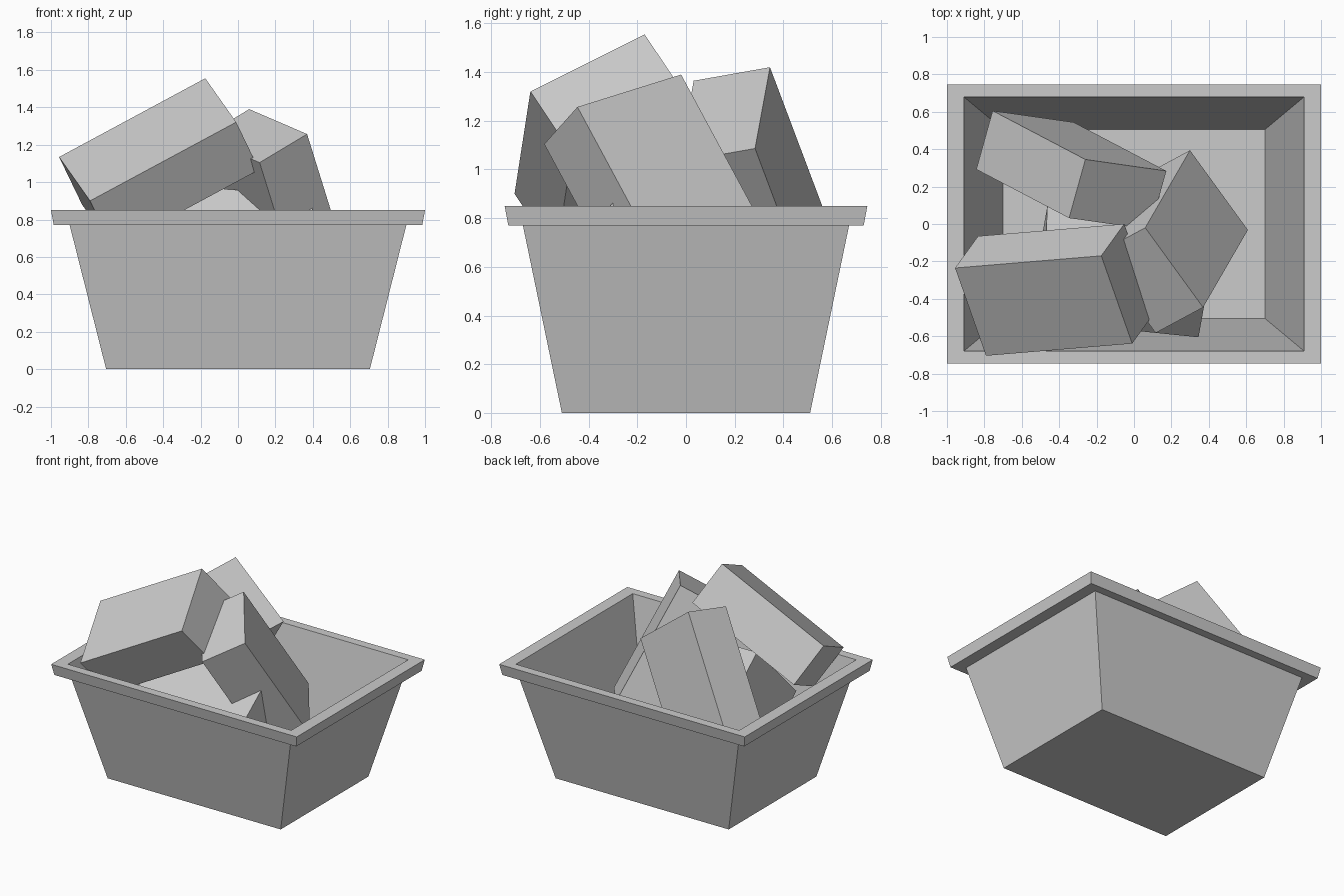
import bpy
import bmesh
from mathutils import Vector

cube = bpy.data.objects.get("Cube")
if cube:
    bpy.data.objects.remove(cube, do_unlink=True)

GREY = (0.6, 0.6, 0.6, 1.0)
grey = bpy.data.materials.new("light_grey")
grey.use_nodes = True
grey.diffuse_color = GREY
grey.node_tree.nodes["Principled BSDF"].inputs["Base Color"].default_value = GREY


def add_object(name, bm):
    """Turn a bmesh into a flat-shaded grey object."""
    bmesh.ops.recalc_face_normals(bm, faces=bm.faces)
    mesh = bpy.data.meshes.new(name)
    bm.to_mesh(mesh)
    bm.free()
    mesh.materials.append(grey)
    obj = bpy.data.objects.new(name, mesh)
    bpy.context.collection.objects.link(obj)
    return obj


def add_bin(name, rings):
    """Loft rectangles (half x, half y, z) from outer base over the rim to inner floor."""
    bm = bmesh.new()
    loops = []
    for hx, hy, z in rings:
        corners = ((-hx, -hy), (hx, -hy), (hx, hy), (-hx, hy))
        loops.append([bm.verts.new((x, y, z)) for x, y in corners])
    for low, high in zip(loops, loops[1:]):
        for i in range(4):
            j = (i + 1) % 4
            bm.faces.new((low[i], low[j], high[j], high[i]))
    bm.faces.new(loops[0])
    bm.faces.new(loops[-1])
    return add_object(name, bm)


def add_block(name, corner, long_dir, mid_dir, size=(0.89, 0.55, 0.33)):
    """Brick from one corner, its long and middle edge directions; the short edge follows."""
    u = Vector(long_dir).normalized()
    v = Vector(mid_dir)
    v = (v - u * v.dot(u)).normalized()
    w = u.cross(v)
    if w.z > 0:  # every brick extends downwards from its named corner
        w = -w
    edges = [axis * length for axis, length in zip((u, v, w), size)]
    bm = bmesh.new()
    bmesh.ops.create_cube(bm, size=1)
    for vert in bm.verts:
        offset = vert.co + Vector((0.5, 0.5, 0.5))
        vert.co = Vector(corner) + sum((e * t for e, t in zip(edges, offset)), Vector())
    return add_object(name, bm)


# Tapered bin with a flared, overhanging rim
add_bin("bin", [
    (0.705, 0.51, 0.0),
    (0.90, 0.67, 0.77),
    (0.985, 0.73, 0.77),
    (1.0, 0.745, 0.85),
    (0.91, 0.68, 0.85),
    (0.70, 0.505, 0.01),
])

# Equal bricks tumbled into the bin
add_block("front_block", (-0.175, -0.17, 1.555), (-0.78, -0.065, -0.42), (0.165, -0.47, -0.235))
add_block("back_block", (-0.26, 0.345, 1.42), (-0.495, 0.26, -0.69), (0.43, -0.06, -0.337))
add_block("right_block", (0.06, -0.02, 1.39), (0.24, 0.415, -0.77), (0.31, -0.425, -0.135),
          (0.905, 0.543, 0.326)).data.update()
add_block("low_block", (0.41, -0.24, 0.93), (-0.88, 0.09, 0.06), (-0.07, -0.36, -0.40))
